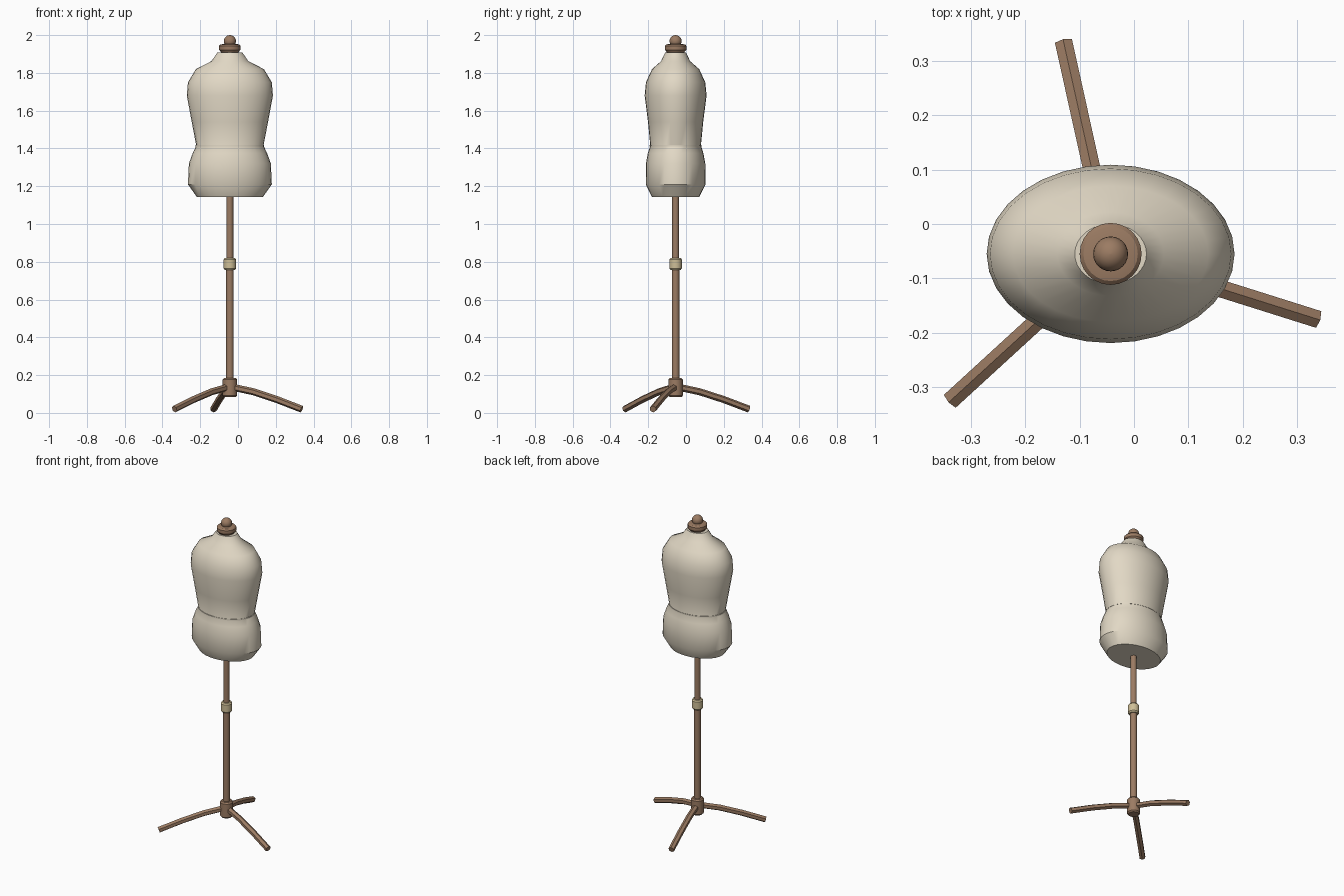
import bpy, bmesh
from math import sin, cos, pi, radians
from mathutils import Vector

if "Cube" in bpy.data.objects:
    bpy.data.objects.remove(bpy.data.objects["Cube"])

CX, CY = -0.043, -0.055


def material(name, rgb):
    m = bpy.data.materials.new(name)
    m.diffuse_color = (*rgb, 1)
    m.use_nodes = True
    m.node_tree.nodes["Principled BSDF"].inputs["Base Color"].default_value = m.diffuse_color
    return m


linen = material("linen", (0.76, 0.69, 0.56))
wood = material("wood", (0.33, 0.2, 0.125))
brass = material("brass", (0.62, 0.52, 0.31))


def skin(name, rings, mat, angle):
    """Join rings of points into a closed, capped surface."""
    bm = bmesh.new()
    loops = [[bm.verts.new(p) for p in ring] for ring in rings]
    n = len(loops[0])
    for a, b in zip(loops, loops[1:]):
        for i in range(n):
            j = (i + 1) % n
            bm.faces.new((a[i], a[j], b[j], b[i]))
    bm.faces.new(loops[0][::-1])
    bm.faces.new(loops[-1])
    bmesh.ops.recalc_face_normals(bm, faces=bm.faces)
    mesh = bpy.data.meshes.new(name)
    bm.to_mesh(mesh)
    bm.free()
    mesh.materials.append(mat)
    ob = bpy.data.objects.new(name, mesh)
    bpy.context.collection.objects.link(ob)
    bpy.ops.object.select_all(action='DESELECT')
    ob.select_set(True)
    bpy.context.view_layer.objects.active = ob
    bpy.ops.object.shade_smooth_by_angle(angle=radians(angle))
    return ob


def lathe(name, profile, mat, sides=24, angle=33):
    """Profile rows are (z, half width, half depth)."""
    rings = [[(CX + rx * cos(2 * pi * i / sides), CY + ry * sin(2 * pi * i / sides), z)
              for i in range(sides)] for z, rx, ry in profile]
    return skin(name, rings, mat, angle)


def turned(name, profile, mat, sides=24):
    return lathe(name, [(z, r, r) for z, r in profile], mat, sides)


# Padded torso
lathe("torso", [
    (1.143, 0.175, 0.125), (1.21, 0.222, 0.158), (1.32, 0.217, 0.157),
    (1.375, 0.197, 0.147), (1.415, 0.178, 0.134), (1.54, 0.202, 0.146),
    (1.68, 0.228, 0.164), (1.75, 0.222, 0.157), (1.82, 0.18, 0.125),
    (1.862, 0.098, 0.077), (1.908, 0.066, 0.055)], linen, 32)
# Waist seam
lathe("waist_seam", [(1.411, 0.181, 0.137), (1.419, 0.181, 0.137)], linen, 32)

# Neck cap and finial
turned("neck_cap", [(1.9, 0.042), (1.915, 0.05), (1.922, 0.057),
                    (1.943, 0.057), (1.95, 0.05), (1.953, 0.035)], wood)
turned("finial", [(1.968 - 0.032 * cos(pi * k / 12), 0.032 * sin(pi * k / 12) + 1e-4)
                  for k in range(13)], wood)

# Telescoping pole, clamp and hub
turned("lower_pole", [(0.1, 0.02), (0.78, 0.02)], wood, 16)
turned("upper_pole", [(0.78, 0.018), (1.16, 0.018)], wood, 16)
turned("height_clamp", [(0.757, 0.027), (0.765, 0.033), (0.812, 0.033), (0.82, 0.027)], brass)
turned("leg_hub", [(0.083, 0.031), (0.091, 0.038), (0.177, 0.038), (0.185, 0.031)], wood)

# Three splayed legs, six-sided with a slight bow
for k in range(3):
    a = radians(102.5 + 120 * k)
    out, side = Vector((cos(a), sin(a), 0)), Vector((-sin(a), cos(a), 0))
    path = [(0.01, 0.137), (0.13, 0.112), (0.26, 0.071), (0.398, 0.02)]
    rings = []
    for i, (r, z) in enumerate(path):
        p, q = path[max(i - 1, 0)], path[min(i + 1, 3)]
        t = (out * (q[0] - p[0]) + Vector((0, 0, q[1] - p[1]))).normalized()
        up = side.cross(t)
        c = Vector((CX, CY, z)) + out * r
        rings.append([c + 0.0185 * (side * sin(pi * s / 3) + up * cos(pi * s / 3))
                      for s in range(6)])
    skin(f"leg_{k + 1}", rings, wood, 33)
